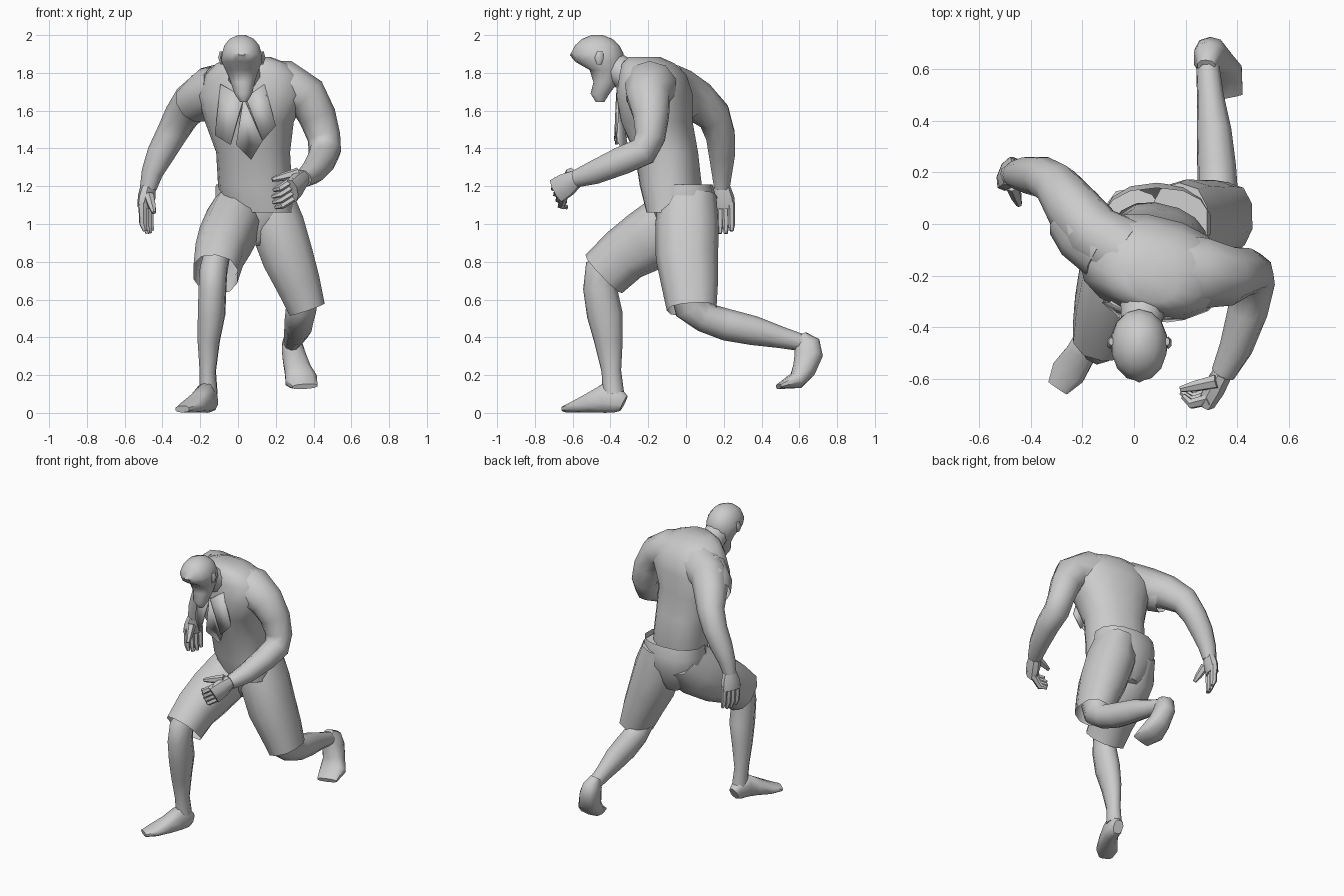
import bpy, bmesh, math
from mathutils import Vector


def finish(name, bm, angle=50):
    bmesh.ops.recalc_face_normals(bm, faces=bm.faces[:])
    me = bpy.data.meshes.new(name)
    bm.to_mesh(me)
    bm.free()
    for f in me.polygons:
        f.use_smooth = True
    me.set_sharp_from_angle(angle=math.radians(angle))
    ob = bpy.data.objects.new(name, me)
    bpy.context.collection.objects.link(ob)
    return ob


def loft(name, rings, n=10, side=(1, 0, 0), flat=False, p=2.0, caps=(True, True), fixed=False):
    """Skin rings (x, y, z, half_a, half_b); flat keeps rings horizontal, fixed stops twist."""
    bm = bmesh.new()
    u = Vector(side)
    pts = [Vector(r[:3]) for r in rings]
    loops = []
    for i, r in enumerate(rings):
        t = pts[min(i + 1, len(pts) - 1)] - pts[max(i - 1, 0)]
        t = Vector((0, 0, 1)) if flat else t.normalized()
        if fixed:
            u = Vector(side)
        u = (u - t * u.dot(t)).normalized()
        w = t.cross(u)
        loop = []
        for k in range(n):
            a = 2 * math.pi * (k + 0.5) / n
            c, s = math.cos(a), math.sin(a)
            c = math.copysign(abs(c) ** (2 / p), c)
            s = math.copysign(abs(s) ** (2 / p), s)
            v = pts[i] + u * r[3] * c + w * r[4] * s
            v.z = max(v.z, 0)
            loop.append(bm.verts.new(v))
        loops.append(loop)
    for a, b in zip(loops, loops[1:]):
        for k in range(n):
            bm.faces.new((a[k], a[(k + 1) % n], b[(k + 1) % n], b[k]))
    if caps[0]:
        bm.faces.new(loops[0][::-1])
    if caps[1]:
        bm.faces.new(loops[-1])
    return finish(name, bm)


def flap(name, pts):
    bm = bmesh.new()
    bm.faces.new([bm.verts.new(q) for q in pts])
    ob = finish(name, bm)
    m = ob.modifiers.new("thickness", 'SOLIDIFY')
    m.thickness = 0.012
    m.offset = 0
    return ob


def hand(name, wrist, knuckle, spread, reach, thumb):
    w, k, s, r = (Vector(q) for q in (wrist, knuckle, spread, reach))
    s.normalize()
    mid = w.lerp(k, 0.5)
    loft(name + "_palm", [(*w, .045, .04), (*mid, .066, .044), (*k, .07, .036)], 8, s)
    bend = (k - w).normalized() * 0.03
    for i in range(4):
        a = k + s * (i - 1.5) * 0.033
        b = a + r * 0.5 + bend * 0.6
        c = a + r * (1.0 if i in (1, 2) else 0.9)
        loft(f"{name}_finger_{i + 1}",
             [(*(a - bend), .019, .024), (*b, .018, .021), (*c, .011, .012)], 6, s)
    a, c = Vector(thumb[0]), Vector(thumb[1])
    loft(name + "_thumb", [(*a, .03, .028), (*a.lerp(c, .6), .022, .022), (*c, .012, .012)], 6, s)


# Torso: upper body turned, right shoulder back
torso_side = (math.cos(-0.24), math.sin(-0.24), 0)
loft("torso", [
    (.12, -.075, 1.06, .175, .13), (.09, -.08, 1.20, .195, .16),
    (.08, -.105, 1.38, .195, .165), (.06, -.155, 1.54, .235, .185),
    (.075, -.165, 1.68, .29, .195), (.08, -.175, 1.79, .255, .17),
    (.075, -.20, 1.85, .19, .135), (.07, -.22, 1.885, .10, .08)], 16, torso_side, True, 2.3)

# Open collar flaps and chest
flap("lapel_right", [(-.09, -.30, 1.74), (.03, -.365, 1.67), (-.04, -.37, 1.42), (-.12, -.30, 1.47)])
flap("lapel_left", [(.04, -.365, 1.67), (.14, -.36, 1.74), (.20, -.365, 1.52), (.13, -.375, 1.44)])
flap("chest", [(.03, -.36, 1.67), (.13, -.36, 1.44), (.07, -.30, 1.34), (-.01, -.34, 1.42)])

# Head, with the brow overhanging an open mouth and beard
loft("neck", [(.06, -.20, 1.74, .12, .11), (.035, -.32, 1.79, .09, .085),
              (.02, -.43, 1.86, .075, .08)], 10)
loft("head", [
    (.03, -.455, 1.645, .018, .022), (.028, -.455, 1.69, .048, .05),
    (.025, -.425, 1.75, .065, .065), (.022, -.425, 1.815, .09, .085),
    (.02, -.46, 1.86, .11, .128), (.02, -.47, 1.90, .108, .14),
    (.02, -.47, 1.945, .095, .118), (.02, -.47, 1.98, .066, .08),
    (.02, -.47, 2.0, .02, .03)], 14, flat=True, p=2.1)
loft("nose", [(.02, -.585, 1.93, .012, .01), (.02, -.598, 1.895, .02, .016),
              (.02, -.585, 1.87, .024, .012)], 6, flat=True)
for sx, nm in ((-1, "right"), (1, "left")):
    loft("ear_" + nm, [(.02 + sx * .105, -.46, 1.845, .01, .012),
                       (.02 + sx * .113, -.46, 1.88, .014, .024),
                       (.02 + sx * .108, -.455, 1.912, .01, .016)], 6, flat=True)

# Left arm, bent forward across the body
loft("arm_left", [
    (.12, -.17, 1.715, .14, .15), (.26, -.19, 1.725, .145, .14),
    (.365, -.20, 1.675, .118, .112), (.42, -.185, 1.57, .098, .10),
    (.455, -.19, 1.46, .082, .088), (.46, -.225, 1.385, .08, .086),
    (.44, -.34, 1.335, .078, .078), (.395, -.48, 1.275, .066, .065),
    (.345, -.58, 1.24, .048, .048)], 10, (0, 1, 0))
hand("hand_left", (.345, -.575, 1.245), (.285, -.685, 1.175), (.1, .35, -.9),
     (-.10, .04, -.045), ((.32, -.61, 1.27), (.18, -.64, 1.235)))

# Right arm, swung back
loft("arm_right", [
    (-.04, -.11, 1.72, .14, .14), (-.16, -.035, 1.70, .12, .13),
    (-.235, .06, 1.65, .108, .112), (-.30, .15, 1.57, .088, .095),
    (-.355, .182, 1.47, .08, .082), (-.41, .19, 1.37, .072, .074),
    (-.455, .19, 1.27, .055, .058), (-.475, .19, 1.19, .042, .046)], 10, (0, 1, 0))
loft("sleeve_right", [(-.10, -.10, 1.71, .13, .13), (-.19, -.03, 1.675, .126, .124),
                      (-.232, .03, 1.64, .116, .114)], 10, (0, 1, 0), caps=(True, False))
hand("hand_right", (-.475, .19, 1.20), (-.492, .195, 1.085), (.4, 1, 0),
     (.02, .0, -.135), ((-.47, .15, 1.15), (-.445, .075, 1.06)))

# Shorts: open waist, seat and two open legs
loft("shorts_seat", [
    (.075, -.01, .885, .07, .09), (.08, -.01, .95, .15, .13),
    (.085, -.005, 1.06, .207, .163), (.088, -.005, 1.14, .213, .165),
    (.088, .00, 1.21, .21, .14)], 14, flat=True, p=2.3, caps=(True, False))
loft("shorts_leg_left", [
    (.175, .01, 1.16, .115, .15), (.205, .005, 1.0, .15, .168),
    (.265, .005, .82, .142, .165), (.32, .02, .68, .122, .15),
    (.365, .03, .55, .102, .132)], 10, p=2.4, caps=(True, False))
loft("shorts_leg_right", [
    (.00, .03, 1.12, .11, .14), (-.02, -.06, 1.01, .15, .175),
    (-.07, -.21, .91, .145, .168), (-.10, -.33, .835, .134, .148),
    (-.12, -.435, .735, .122, .14)], 10, p=2.4, caps=(True, False))

# Right leg, planted in front
loft("shin_right", [
    (-.11, -.36, .84, .07, .08), (-.13, -.445, .75, .075, .095),
    (-.135, -.455, .66, .075, .09), (-.14, -.43, .52, .074, .095),
    (-.155, -.41, .38, .06, .076), (-.16, -.395, .22, .044, .052),
    (-.155, -.385, .10, .048, .058)], 10)
loft("foot_right", [
    (-.145, -.33, .05, .034, .045), (-.15, -.36, .065, .046, .065),
    (-.17, -.43, .08, .053, .08), (-.205, -.50, .055, .06, .055),
    (-.255, -.575, .032, .07, .032), (-.295, -.635, .02, .045, .018)], 10, p=2.5)

# Left leg, trailing behind on bent toes
loft("shin_left", [
    (.345, .02, .64, .08, .10), (.335, .03, .56, .085, .095),
    (.325, .10, .505, .08, .08), (.32, .22, .465, .076, .085),
    (.31, .36, .435, .068, .078), (.295, .50, .40, .052, .058),
    (.285, .62, .37, .045, .045)], 10)
loft("foot_left", [
    (.28, .61, .41, .035, .03), (.285, .64, .365, .055, .07),
    (.295, .65, .31, .064, .075), (.315, .625, .23, .072, .062),
    (.335, .585, .172, .088, .047), (.355, .49, .14, .07, .014)], 10, p=2.5, fixed=True)
